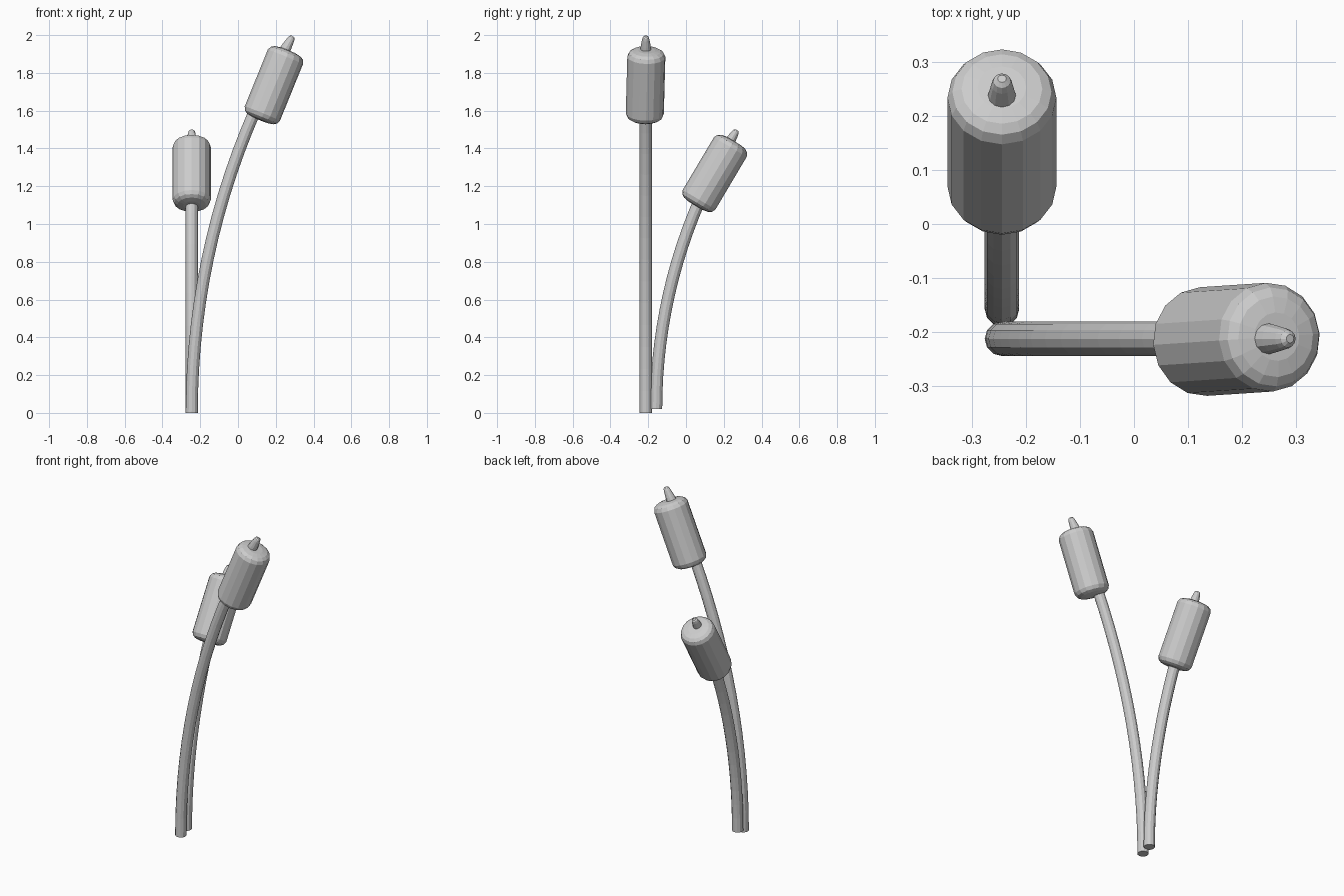
import bpy, bmesh
from math import sin, cos, asin, pi
from mathutils import Vector, Matrix

if "Cube" in bpy.data.objects:
    bpy.data.objects.remove(bpy.data.objects["Cube"])


def loft(name, rings):
    """Skin a list of rings (lists of points) and cap both ends."""
    bm = bmesh.new()
    loops = [[bm.verts.new(p) for p in ring] for ring in rings]
    n = len(loops[0])
    for a, b in zip(loops, loops[1:]):
        for i in range(n):
            j = (i + 1) % n
            bm.faces.new((a[i], a[j], b[j], b[i]))
    bm.faces.new(loops[0][::-1])
    bm.faces.new(loops[-1])
    bmesh.ops.recalc_face_normals(bm, faces=bm.faces)
    mesh = bpy.data.meshes.new(name)
    bm.to_mesh(mesh)
    bm.free()
    obj = bpy.data.objects.new(name, mesh)
    bpy.context.collection.objects.link(obj)
    return obj


def stalk(name, base, lean, height, shift):
    """Stem bent along a circular arc, tapering to a rounded tip."""
    base, lean = Vector(base), Vector(lean)
    side = Vector((0, 0, 1)).cross(lean)
    R = (shift ** 2 + height ** 2) / (2 * shift)
    end = asin(height / R)
    length = R * end
    # distance back from the tip, radius
    stations = [(length * (1 - 0.9 * i / 16), 0.032) for i in range(17)]
    stations += [(0.11, 0.032), (0.06, 0.026), (0.022, 0.02),
                 (0.008, 0.016), (0.001, 0.008)]
    rings = []
    for back, r in stations:
        a = (length - back) / R
        centre = base + lean * (R * (1 - cos(a))) + Vector((0, 0, R * sin(a)))
        out = lean * cos(a) - Vector((0, 0, sin(a)))
        rings.append([centre + r * (out * cos(t) + side * sin(t))
                      for t in (2 * pi * k / 12 for k in range(12))])
    return loft(name, rings)


def seed_head(name, centre, axis):
    """Faceted cylinder with softly rounded ends."""
    half = [(0.045, 0.199), (0.075, 0.193), (0.092, 0.182), (0.101, 0.162)]
    profile = [(r, -z) for r, z in half] + half[::-1]
    rot = Vector(axis).to_track_quat('Z', 'Y').to_matrix().to_4x4()
    m = Matrix.Translation(centre) @ rot
    return loft(name, [[m @ Vector((r * cos(2 * pi * k / 16), r * sin(2 * pi * k / 16), z))
                        for k in range(16)] for r, z in profile])


# tall reed leaning to the right
stalk("tall_stalk", (-0.245, -0.213, 0), (1, 0, 0), 1.995, 0.535)
seed_head("tall_seed_head", (0.19, -0.214, 1.735), (0.377, 0.025, 0.926))

# short reed leaning to the back
stalk("short_stalk", (-0.245, -0.158, 0.02), (0, 1, 0), 1.478, 0.428)
seed_head("short_seed_head", (-0.245, 0.152, 1.268), (0, 0.51, 0.86))
